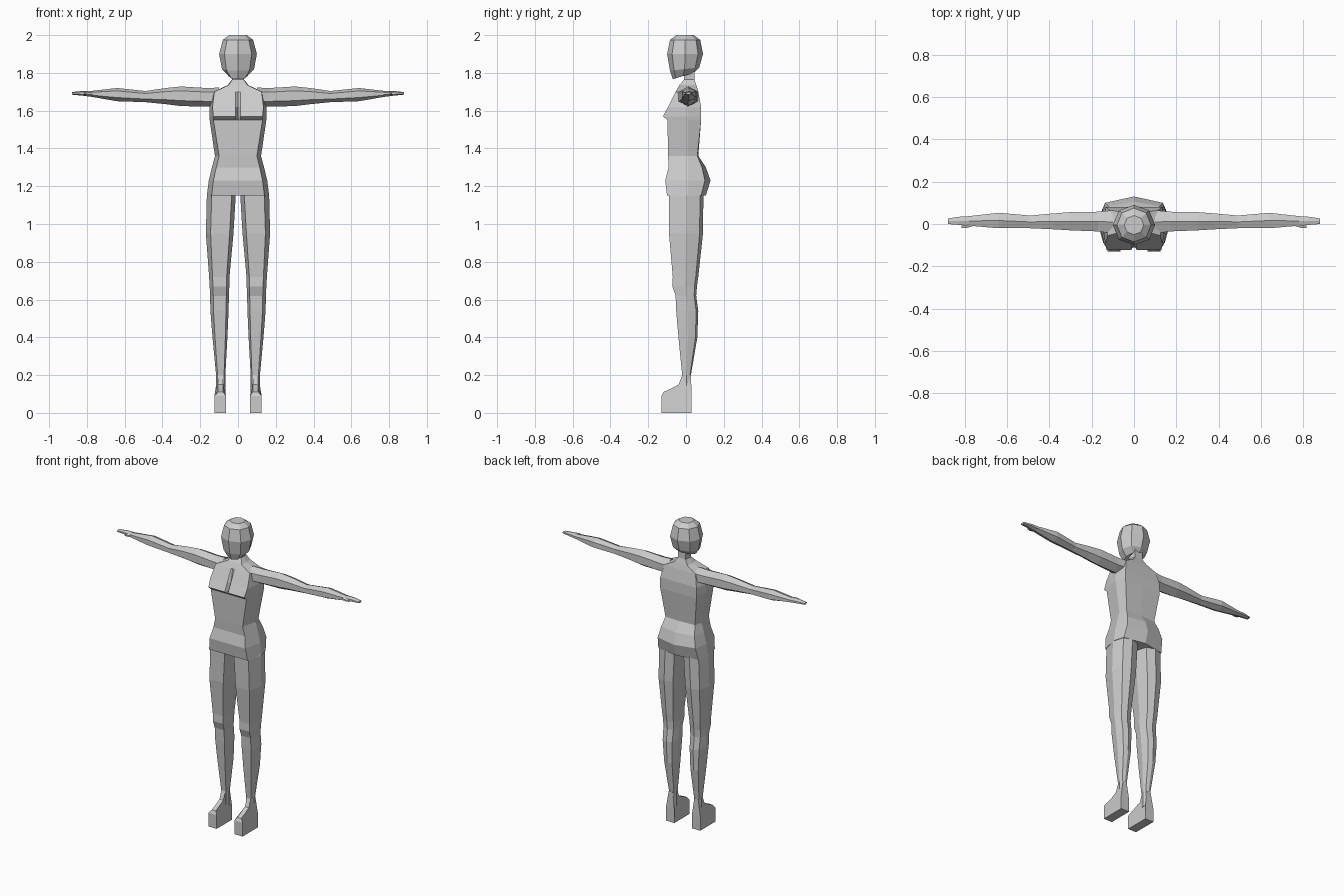
import bpy
import bmesh
from mathutils import Vector

old = bpy.data.objects.get("Cube")
if old:
    bpy.data.objects.remove(old)

GREY = (0.6, 0.6, 0.6, 1)
mat = bpy.data.materials.new("plain grey")
mat.use_nodes = True
mat.diffuse_color = GREY
mat.node_tree.nodes["Principled BSDF"].inputs["Base Color"].default_value = GREY


def loft(name, rings, mirror=False):
    """Skin a list of equal-length point rings, cap both ends."""
    bm = bmesh.new()
    loops = [[bm.verts.new(Vector(p)) for p in ring] for ring in rings]
    n = len(loops[0])
    for a, b in zip(loops, loops[1:]):
        for i in range(n):
            j = (i + 1) % n
            bm.faces.new((a[i], a[j], b[j], b[i]))
    bm.faces.new(loops[0][::-1])
    bm.faces.new(loops[-1])
    bmesh.ops.recalc_face_normals(bm, faces=bm.faces)
    mesh = bpy.data.meshes.new(name)
    bm.to_mesh(mesh)
    bm.free()
    mesh.materials.append(mat)
    ob = bpy.data.objects.new(name, mesh)
    bpy.context.collection.objects.link(ob)
    if mirror:
        ob.modifiers.new("Mirror", 'MIRROR').use_clip = False
    return ob


def torso_ring(z, front_w, side_w, front, back, groove=0, spine=0):
    half = [(0.012, front), (front_w, front), (side_w, 0.01), (side_w * 0.88, back)]
    pts = [(0, front + groove)] + half + [(0, back + spine)]
    pts += [(-x, y) for x, y in reversed(half)]
    return [(x, y, z) for x, y in pts]


# Torso: hips, waist, chest and neck in one skin
loft("torso", [torso_ring(*r) for r in (
    (1.15, .14, .165, -.10, .08, 0, .025),
    (1.23, .13, .155, -.11, .10, 0, .03),
    (1.30, .115, .138, -.092, .085, 0, .02),
    (1.36, .10, .122, -.095, .06, 0, .005),
    (1.55, .13, .15, -.098, .08),
    (1.57, .13, .152, -.122, .08, .03),
    (1.62, .135, .15, -.095, .08, .02),
    (1.70, .125, .13, -.055, .065),
    (1.735, .05, .055, -.035, .055),
    (1.765, .03, .032, -.01, .045),
    (1.83, .03, .032, -.01, .045))])


# Head: eight-sided rings, the lowest tilted down to the chin
def head_ring(z, w, front, back, tilt=0):
    mid, depth = (front + back) / 2, (back - front) / 2
    c = 0.72
    unit = ((0, -1), (c, -c), (1, 0), (c, c), (0, 1), (-c, c), (-1, 0), (-c, -c))
    return [(x * w, mid + y * depth, z + tilt * y) for x, y in unit]


loft("head", [head_ring(*r) for r in (
    (1.783, .05, -.07, .04, .016),
    (1.82, .085, -.085, .07, .008),
    (1.90, .10, -.10, .09),
    (1.975, .08, -.085, .075),
    (2.0, .046, -.05, .04))])


# Legs: eight-sided, tapering to the ankle
def leg_ring(z, inner, outer, front, back):
    w, m = outer - inner, (inner + outer) / 2
    y = (front + back) / 2
    return [(inner + w * .14, front, z), (outer - w * .17, front, z), (outer, y, z),
            (outer - w * .14, back * .8 + y * .2, z), (m, back, z),
            (inner + w * .14, back * .8 + y * .2, z), (inner, y, z)]


loft("leg", [leg_ring(*r) for r in (
    (1.20, .012, .15, -.085, .085),
    (1.15, .012, .165, -.09, .092),
    (.95, .024, .17, -.09, .09),
    (.72, .045, .153, -.07, .065),
    (.67, .046, .15, -.072, .058),
    (.62, .048, .148, -.055, .054),
    (.54, .05, .146, -.052, .065),
    (.40, .056, .135, -.04, .06),
    (.20, .067, .116, -.02, .026),
    (.10, .067, .116, -.02, .028))], mirror=True)


# Feet: side profile stretched across, narrowing over the instep
def foot_side(x, inset):
    profile = ((.03, 0, 0), (-.13, 0, 0), (-.13, .09, 0), (-.12, .11, 1),
               (-.08, .128, 1), (-.04, .15, 1), (-.02, .20, 1), (.026, .20, 1), (.03, .09, 0))
    return [(x + inset * k, y, z) for y, z, k in profile]


loft("foot", [foot_side(.064, .015), foot_side(.125, -.018)], mirror=True)


# Arms: six-sided, outstretched sideways
def arm_ring(x, low, high, front, back):
    h, y = high - low, (front + back) / 2
    return [(x, front, low + h * .28), (x, front, high - h * .22), (x, y, high),
            (x, back, high - h * .22), (x, back, low + h * .28), (x, y, low)]


loft("arm", [arm_ring(*r) for r in (
    (.10, 1.622, 1.722, -.045, .065),
    (.17, 1.622, 1.72, -.035, .058),
    (.30, 1.624, 1.728, -.03, .056),
    (.38, 1.634, 1.72, -.025, .05),
    (.49, 1.645, 1.704, -.02, .04),
    (.64, 1.65, 1.72, -.02, .053),
    (.78, 1.674, 1.704, -.008, .037),
    (.83, 1.68, 1.704, -.004, .034),
    (.88, 1.685, 1.698, 0, .026))], mirror=True)

# Thumbs
loft("thumb", [arm_ring(*r) for r in (
    (.76, 1.68, 1.70, -.01, .015),
    (.795, 1.682, 1.699, -.02, .005),
    (.815, 1.684, 1.695, -.018, -.004))], mirror=True)
